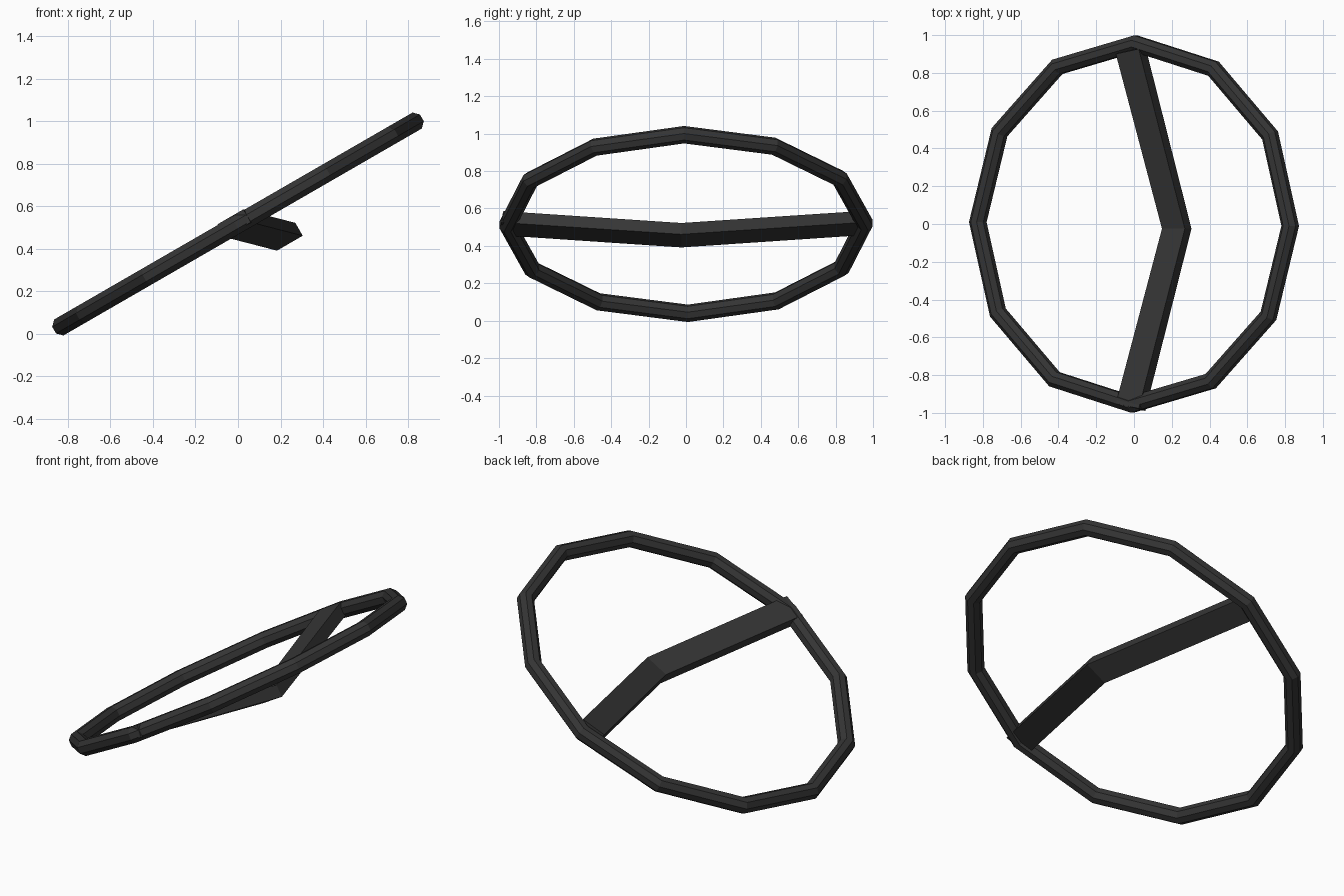
import bpy, bmesh, math
from mathutils import Vector, Matrix

if "Cube" in bpy.data.objects:
    bpy.data.objects.remove(bpy.data.objects["Cube"])

TILT = math.radians(-30)          # wheel plane rises towards +x
CENTRE = Vector((0, 0, 0.517))
PLACE = Matrix.Translation(CENTRE) @ Matrix.Rotation(TILT, 4, 'Y')

mat = bpy.data.materials.new("black_plastic")
mat.diffuse_color = (0.035, 0.035, 0.035, 1)
mat.use_nodes = True
mat.node_tree.nodes["Principled BSDF"].inputs["Base Color"].default_value = mat.diffuse_color


def loft(name, rings, closed):
    """Skin a row of matching cross-sections, in wheel-plane coordinates."""
    bm = bmesh.new()
    vs = [[bm.verts.new(p) for p in ring] for ring in rings]
    n, m = len(rings), len(rings[0])
    for i in range(n if closed else n - 1):
        a, b = vs[i], vs[(i + 1) % n]
        for j in range(m):
            k = (j + 1) % m
            bm.faces.new((a[j], a[k], b[k], b[j]))
    if not closed:
        bm.faces.new(vs[0])
        bm.faces.new(vs[-1])
    bmesh.ops.recalc_face_normals(bm, faces=bm.faces)
    bm.transform(PLACE)
    me = bpy.data.meshes.new(name)
    bm.to_mesh(me)
    bm.free()
    me.materials.append(mat)
    ob = bpy.data.objects.new(name, me)
    bpy.context.collection.objects.link(ob)


# Rim: twelve-sided ring with an eight-sided tube
R, r, SIDES, SEGS = 0.955, 0.047, 8, 12
rings = []
for i in range(SEGS):
    a = 2 * math.pi * i / SEGS - math.radians(0.6)
    ring = []
    for j in range(SIDES):
        b = 2 * math.pi * (j + 0.5) / SIDES
        d = R + r * math.cos(b)
        ring.append((d * math.cos(a), d * math.sin(a), r * math.sin(b)))
    rings.append(ring)
loft("wheel_rim", rings, True)

# Spoke: flat bar bent in the middle, ends cut square to each leg
SHIFT, HALF = -0.025, 0.945
KINK, END = (0.166, -0.165), (-0.014, 0.012)
du, dn = END[0] - KINK[0], END[1] - KINK[1]
rings = []
for s in (-1, 0, 1):
    u, n = END if s else KINK
    ring = []
    for a, b in ((-.07, -.035), (.07, -.035), (.07, .035), (-.07, .035)):
        y = SHIFT + s * (HALF - (du * a + dn * b) / HALF)
        ring.append((u + a, y, n + b))
    rings.append(ring)
loft("bent_spoke", rings, False)
